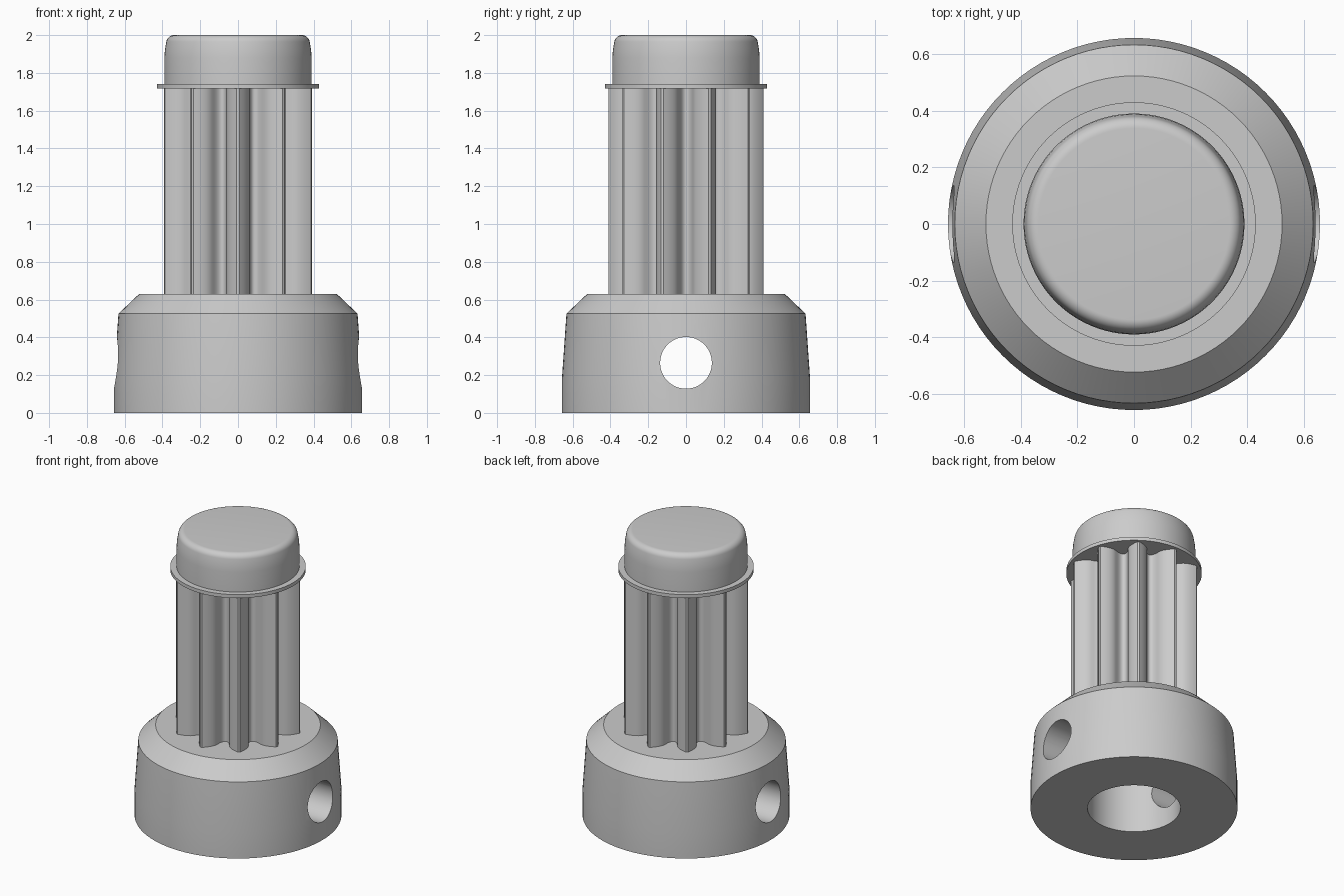
import bpy, bmesh, math

if "Cube" in bpy.data.objects:
    bpy.data.objects.remove(bpy.data.objects["Cube"])

grey = bpy.data.materials.new("plain grey")
grey.diffuse_color = (0.6, 0.6, 0.6, 1)
grey.use_nodes = True
grey.node_tree.nodes["Principled BSDF"].inputs["Base Color"].default_value = grey.diffuse_color


def finish(name, bm, angle=30):
    bmesh.ops.recalc_face_normals(bm, faces=bm.faces[:])
    mesh = bpy.data.meshes.new(name)
    bm.to_mesh(mesh)
    bm.free()
    ob = bpy.data.objects.new(name, mesh)
    bpy.context.collection.objects.link(ob)
    mesh.materials.append(grey)
    bpy.ops.object.select_all(action='DESELECT')
    ob.select_set(True)
    bpy.context.view_layer.objects.active = ob
    bpy.ops.object.shade_smooth_by_angle(angle=math.radians(angle))
    return ob


def lathe(name, profile, n=96):
    """Solid of revolution about z with flat end caps."""
    bm = bmesh.new()
    rings = [[bm.verts.new((r * math.cos(2 * math.pi * i / n),
                            r * math.sin(2 * math.pi * i / n), z))
              for i in range(n)] for r, z in profile]
    for a, b in zip(rings, rings[1:]):
        for i in range(n):
            j = (i + 1) % n
            bm.faces.new((a[i], a[j], b[j], b[i]))
    bm.faces.new(rings[0])
    bm.faces.new(rings[-1])
    return finish(name, bm)


# Hub: slightly tapered collar with a chamfered top
hub = lathe("hub", [(0.657, 0), (0.657, 0.18), (0.633, 0.525), (0.523, 0.63)])

# Blind shaft bore and sideways set-screw hole
bore = lathe("bore_cutter", [(0.295, -0.1), (0.295, 0.53)])
screw = lathe("screw_hole_cutter", [(0.137, -1), (0.137, 1)], 48)
screw.rotation_euler = (0, math.pi / 2, 0)
screw.location = (0, 0, 0.265)
bpy.context.view_layer.update()
bpy.context.view_layer.objects.active = hub
for cutter in (bore, screw):
    mod = hub.modifiers.new("cut", 'BOOLEAN')
    mod.operation = 'DIFFERENCE'
    mod.solver = 'EXACT'
    mod.object = cutter
    bpy.ops.object.modifier_apply(modifier=mod.name)
for cutter in (bore, screw):
    bpy.data.objects.remove(cutter)
bpy.ops.object.select_all(action='DESELECT')
hub.select_set(True)
bpy.ops.object.shade_smooth_by_angle(angle=math.radians(30))

# Ten-tooth gear: half tooth (half width, distance out) from tip to valley
TEETH = 10
half = [(0.007, 0.41), (0.019, 0.398), (0.031, 0.384), (0.042, 0.369),
        (0.051, 0.353), (0.058, 0.336), (0.0605, 0.318), (0.0605, 0.300),
        (0.0615, 0.283), (0.065, 0.267), (0.072, 0.255)]
valley = (0.262 * math.sin(math.pi / TEETH), 0.262 * math.cos(math.pi / TEETH))
tooth = [(-x, y) for x, y in reversed(half)] + half + [valley]
bm = bmesh.new()
outline = []
for k in range(TEETH):
    a = 2 * math.pi * k / TEETH
    for x, y in tooth:
        outline.append(bm.verts.new((x * math.cos(a) + y * math.sin(a),
                                     -x * math.sin(a) + y * math.cos(a), 0.63)))
base = bm.faces.new(outline)
top = bmesh.ops.extrude_face_region(bm, geom=[base])["geom"]
bmesh.ops.translate(bm, vec=(0, 0, 1.09),
                    verts=[v for v in top if isinstance(v, bmesh.types.BMVert)])
finish("gear_teeth", bm, 35)

# Thin flange and rounded end cap
lathe("flange", [(0.43, 1.718), (0.43, 1.742)])
corner = [(0.338 + 0.042 * math.cos(math.radians(t)),
           1.958 + 0.042 * math.sin(math.radians(t))) for t in range(10, 91, 10)]
lathe("end_cap", [(0.39, 1.742), (0.39, 1.88), (0.387, 1.92)] + corner)
